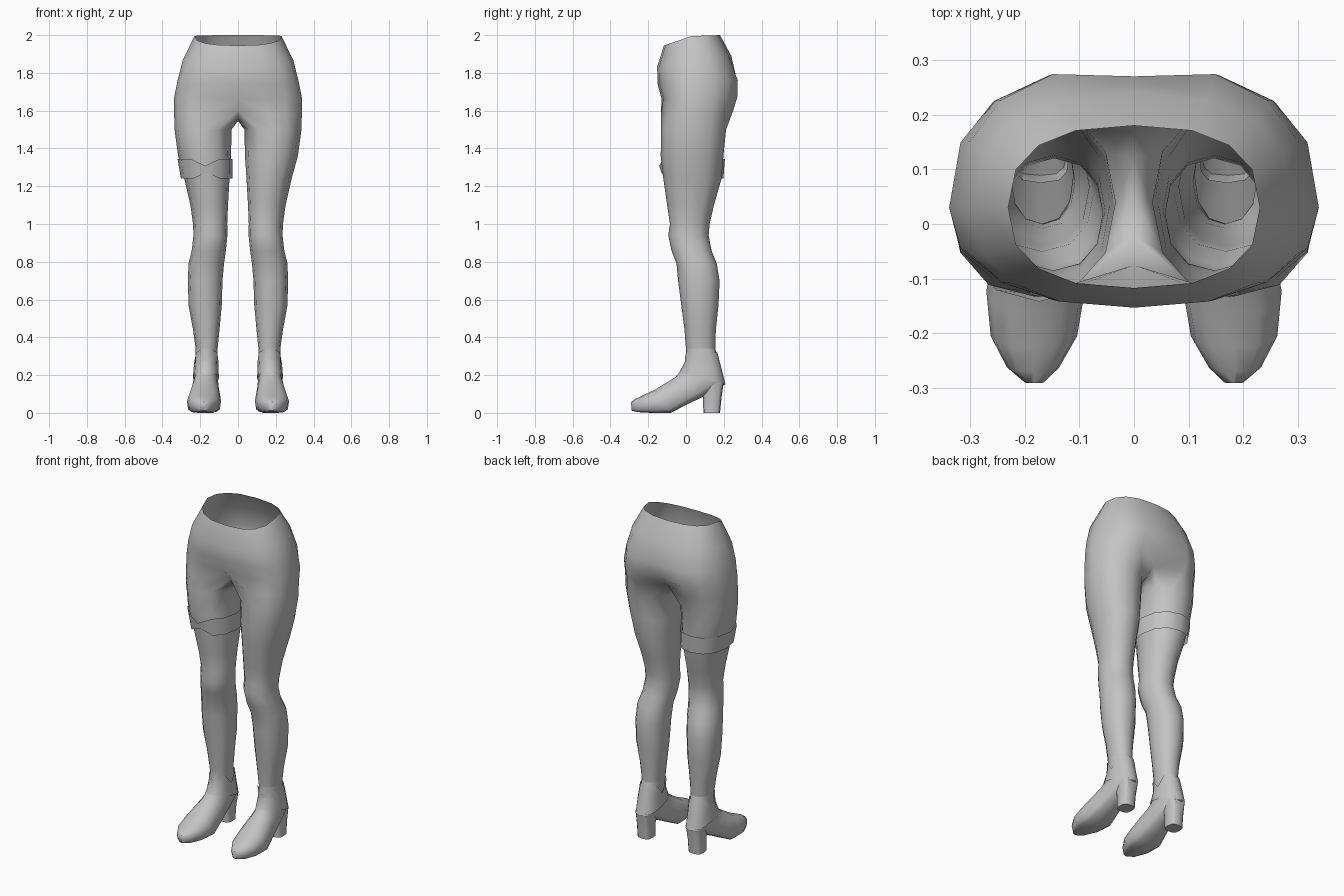
import bpy, bmesh, math

if "Cube" in bpy.data.objects:
    bpy.data.objects.remove(bpy.data.objects["Cube"])

skin = bpy.data.materials.new("plain_grey")
skin.diffuse_color = (0.55, 0.55, 0.55, 1)
skin.use_nodes = True
skin.node_tree.nodes["Principled BSDF"].inputs["Base Color"].default_value = skin.diffuse_color


def power(v, e):
    return math.copysign(abs(v) ** e, v)


def ring(front, back, x0, x1, e=0.9, e_back=None, n=12):
    """Closed loop in the plane through a front and a back (y, z) point."""
    pts = []
    for i in range(n):
        a = math.radians(-30 + i * 360 / n)
        s, c = math.sin(a), math.cos(a)
        ex = e_back if (e_back and c < -0.01) else e
        s, c = power(s, ex), power(c, ex)
        t = (1 - c) / 2
        pts.append(((x0 + x1) / 2 + (x1 - x0) / 2 * s,
                    front[0] + (back[0] - front[0]) * t,
                    front[1] + (back[1] - front[1]) * t))
    return pts


def half_ring(w, yf, yb, zf, zs, zb, cleft=0.0):
    """Half outline of the hips, from front centre round to back centre."""
    pts = []
    for i in range(9):
        a = math.pi * i / 8
        s, c = power(math.sin(a), 0.8), power(math.cos(a), 0.8)
        y = 0.03 + (c * (yf - 0.03) if c > 0 else -c * (yb - 0.03))
        z = zs + (c * (zf - zs) if c > 0 else -c * (zb - zs))
        pts.append((0.0 if i in (0, 8) else w * s, y - (cleft if i == 8 else 0), z))
    return pts


def bridge(bm, a, b, closed=True):
    n = len(a)
    for i in range(n if closed else n - 1):
        j = (i + 1) % n
        bm.faces.new((a[i], b[i], b[j], a[j]))


def add_ring(bm, pts):
    return [bm.verts.new(p) for p in pts]


def finish(bm, name, mirror=True, angle=55):
    me = bpy.data.meshes.new(name)
    bm.to_mesh(me)
    bm.free()
    me.materials.append(skin)
    ob = bpy.data.objects.new(name, me)
    bpy.context.collection.objects.link(ob)
    if mirror:
        m = ob.modifiers.new("mirror", 'MIRROR')
        m.merge_threshold = 0.001
    bpy.ops.object.select_all(action='DESELECT')
    ob.select_set(True)
    bpy.context.view_layer.objects.active = ob
    bpy.ops.object.shade_smooth_by_angle(angle=math.radians(angle))
    return ob


def loft(name, rings, cap=False, mirror=True, angle=55):
    bm = bmesh.new()
    loops = [add_ring(bm, r) for r in rings]
    for a, b in zip(loops, loops[1:]):
        bridge(bm, a, b)
    if cap:
        bm.faces.new(loops[-1][::-1])
    return finish(bm, name, mirror, angle)


# hips, open at the waist, running into the thighs and calves
bm = bmesh.new()
hips = [half_ring(0.23, -0.117, 0.18, 1.945, 1.995, 2.0),
        half_ring(0.292, -0.153, 0.24, 1.83, 1.87, 1.89),
        half_ring(0.32, -0.15, 0.29, 1.74, 1.76, 1.76, 0.02),
        half_ring(0.338, -0.13, 0.287, 1.665, 1.67, 1.67, 0.04),
        half_ring(0.338, -0.143, 0.262, 1.58, 1.58, 1.595)]
hips[4][0] = (0, -0.075, 1.60)
hips[4][8] = (0, 0.175, 1.60)
loops = [add_ring(bm, h) for h in hips]
for a, b in zip(loops, loops[1:]):
    bridge(bm, a, b, closed=False)
# crotch line closes the outline of each thigh
thigh_top = loops[-1] + add_ring(bm, [(0, 0.12, 1.56), (0, 0.05, 1.545), (0, -0.02, 1.555)])
# z, front y, back y, inner x, outer x
leg = [(1.50, -0.132, 0.212, 0.034, 0.336),
       (1.36, -0.134, 0.198, 0.037, 0.317),
       (1.24, -0.12, 0.188, 0.045, 0.284),
       (1.10, -0.10, 0.148, 0.053, 0.252),
       (1.00, -0.085, 0.125, 0.057, 0.238),
       (0.94, -0.094, 0.12, 0.056, 0.236),
       (0.86, -0.077, 0.135, 0.064, 0.245),
       (0.79, -0.05, 0.163, 0.074, 0.262),
       (0.70, -0.042, 0.178, 0.082, 0.265),
       (0.57, -0.025, 0.172, 0.086, 0.262),
       (0.44, -0.008, 0.158, 0.098, 0.238),
       (0.34, 0.0, 0.155, 0.108, 0.224)]
prev = thigh_top
for z, yf, yb, xi, xo in leg:
    cur = add_ring(bm, ring((yf, z), (yb, z), xi, xo))
    bridge(bm, prev, cur)
    prev = cur
finish(bm, "hips_and_legs")

# shoe: sections turning from the ankle forward to the toe
shoe = [((0.0, 0.34), (0.155, 0.34), 0.108, 0.224, 0.9, None),
        ((0.0, 0.28), (0.178, 0.26), 0.111, 0.227, 0.9, None),
        ((-0.03, 0.22), (0.205, 0.15), 0.107, 0.233, 0.9, None),
        ((-0.055, 0.19), (0.10, 0.09), 0.103, 0.243, 0.9, 0.7),
        ((-0.10, 0.162), (0.0, 0.042), 0.096, 0.256, 0.9, 0.55),
        ((-0.165, 0.122), (-0.08, 0.0), 0.09, 0.27, 0.9, 0.5),
        ((-0.225, 0.095), (-0.185, 0.0), 0.104, 0.262, 0.9, 0.5),
        ((-0.27, 0.073), (-0.255, 0.004), 0.137, 0.232, 0.9, 0.5),
        ((-0.291, 0.058), (-0.288, 0.012), 0.165, 0.20, 0.9, 0.5)]
loft("shoe", [ring(*s) for s in shoe], cap=True)

# block heel under the back of the shoe
loft("shoe_heel", [ring((0.075, 0.15), (0.2, 0.165), 0.118, 0.222, 0.6),
                   ring((0.09, 0.08), (0.188, 0.08), 0.128, 0.217, 0.6),
                   ring((0.092, 0.0), (0.18, 0.0), 0.13, 0.216, 0.6)], cap=True, angle=40)

# shoe collar with a notched top edge
top = ring((-0.006, 0.32), (0.166, 0.32), 0.102, 0.23)
for i, dz in ((1, -0.03), (0, 0.012), (2, 0.012), (4, -0.06), (10, -0.06)):
    x, y, z = top[i]
    top[i] = (x, y, z + dz)
loft("shoe_collar", [top,
                     ring((-0.006, 0.27), (0.184, 0.25), 0.104, 0.233),
                     ring((-0.035, 0.215), (0.209, 0.15), 0.101, 0.239)])

# garter band on one thigh, pinched at the front
upper = ring((-0.142, 1.345), (0.206, 1.345), 0.028, 0.32)
lower = ring((-0.13, 1.24), (0.198, 1.24), 0.03, 0.302)
x, y, z = upper[1]
upper[1] = (x, y, 1.308)
x, y, z = lower[1]
lower[1] = (x, y, 1.272)
flip = [[(-x, y, z) for x, y, z in r[::-1]] for r in (upper, lower)]
loft("garter_band", flip, mirror=False)
